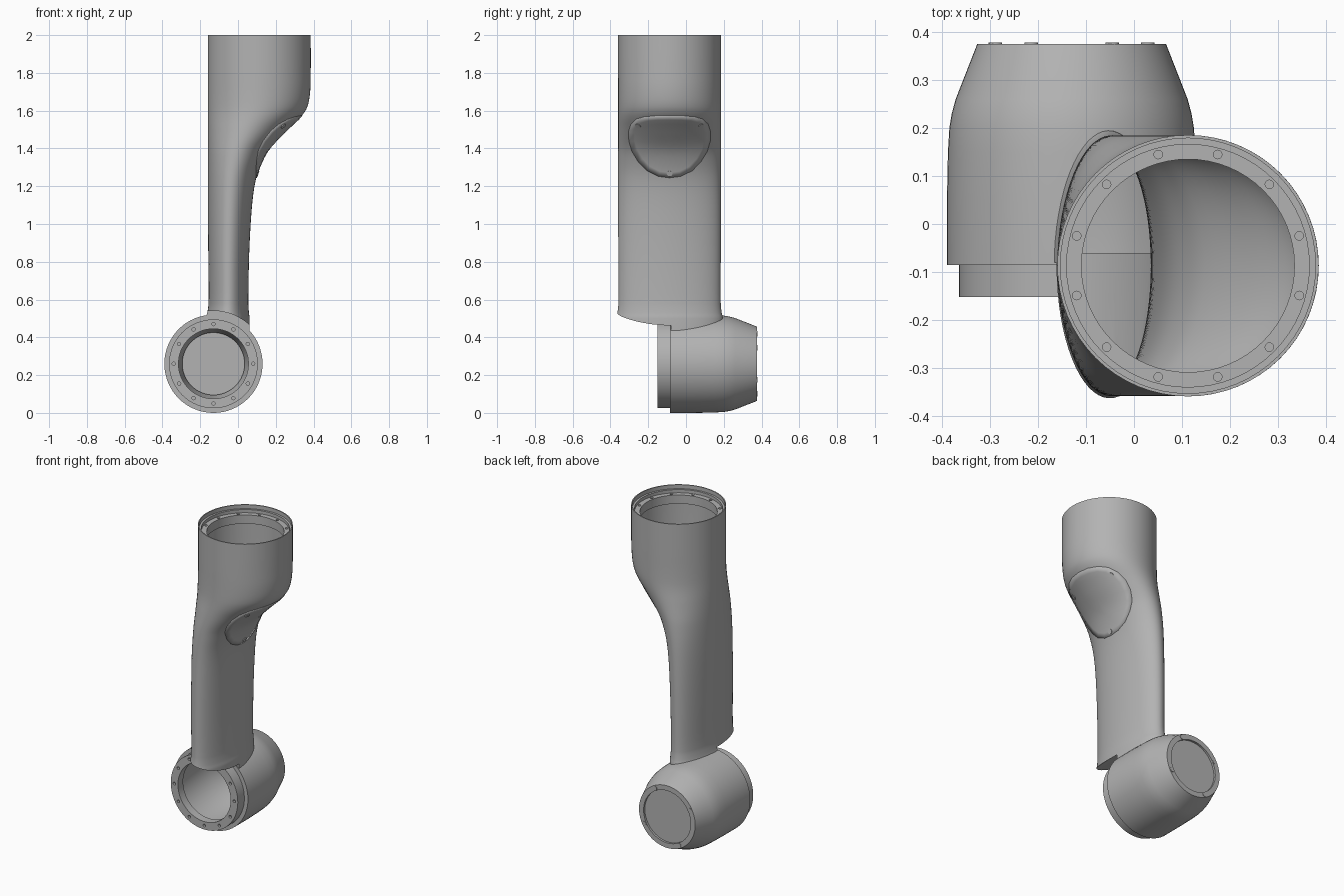
import bpy, bmesh, math
from mathutils import Vector, Matrix

old = bpy.data.objects.get("Cube")
if old:
    bpy.data.objects.remove(old, do_unlink=True)

grey = bpy.data.materials.new("cast_grey")
grey.use_nodes = True
grey.diffuse_color = (0.45, 0.45, 0.45, 1)
grey.node_tree.nodes["Principled BSDF"].inputs["Base Color"].default_value = grey.diffuse_color

SEG = 64
TUBE = Vector((0.1125, -0.087, 0))     # axis of the upper socket
HUB = Vector((-0.13, 0, 0.26))         # axis of the lower joint, along y
TAU = 2 * math.pi


def finish(bm, name):
    bmesh.ops.recalc_face_normals(bm, faces=bm.faces)
    mesh = bpy.data.meshes.new(name)
    bm.to_mesh(mesh)
    bm.free()
    mesh.materials.append(grey)
    obj = bpy.data.objects.new(name, mesh)
    bpy.context.scene.collection.objects.link(obj)
    return obj


def skin(name, rings):
    """Closed solid through a list of equal rings."""
    bm = bmesh.new()
    loops = [[bm.verts.new(p) for p in ring] for ring in rings]
    n = len(loops[0])
    for a, b in zip(loops, loops[1:]):
        for i in range(n):
            j = (i + 1) % n
            bm.faces.new((a[i], a[j], b[j], b[i]))
    bm.faces.new(loops[0])
    bm.faces.new(loops[-1])
    return finish(bm, name)


def lathe_y(name, profile):
    """Solid turned about the joint axis from (radius, y) points."""
    return skin(name, [[HUB + Vector((r * math.cos(TAU * i / SEG), y, r * math.sin(TAU * i / SEG)))
                        for i in range(SEG)] for r, y in profile])


def discs(name, spots, radius, depth, sides=16):
    """Short cylinders at (position, direction) spots, in one object."""
    bm = bmesh.new()
    for pos, axis in spots:
        turn = Vector(axis).to_track_quat('Z', 'Y').to_matrix().to_4x4()
        bmesh.ops.create_cone(bm, cap_ends=True, segments=sides, radius1=radius, radius2=radius,
                              depth=depth, matrix=Matrix.Translation(pos) @ turn)
    return finish(bm, name)


def boolean(target, tool, operation):
    mod = target.modifiers.new("cut", 'BOOLEAN')
    mod.operation = operation
    mod.solver = 'EXACT'
    mod.object = tool
    tool.hide_render = True
    bpy.ops.object.select_all(action='DESELECT')
    bpy.context.view_layer.objects.active = target
    target.select_set(True)
    bpy.ops.object.modifier_apply(modifier=mod.name)
    bpy.data.objects.remove(tool, do_unlink=True)


# Arm outline: height, left x, right x, half depth
ARM = [(0.3, -0.170, 0.062, 0.282), (0.5, -0.170, 0.062, 0.282), (0.53, -0.163, 0.058, 0.276),
       (0.58, -0.156, 0.055, 0.271), (0.8, -0.157, 0.058, 0.271), (1.0, -0.159, 0.067, 0.272),
       (1.15, -0.16, 0.08, 0.272), (1.25, -0.16, 0.098, 0.272), (1.33, -0.16, 0.127, 0.272),
       (1.4, -0.16, 0.167, 0.272), (1.5, -0.16, 0.262, 0.272), (1.57, -0.16, 0.335, 0.272),
       (1.62, -0.16, 0.367, 0.272), (1.7, -0.16, 0.382, 0.272), (1.8, -0.16, 0.385, 0.2725),
       (2.0, -0.16, 0.385, 0.2725)]


def section(z):
    """Smoothly interpolated left x, right x and half depth at a height."""
    k = max(i for i in range(len(ARM) - 1) if ARM[i][0] <= z or i == 0)
    a, b = ARM[k], ARM[k + 1]
    before, after = ARM[max(k - 1, 0)], ARM[min(k + 2, len(ARM) - 1)]
    h = b[0] - a[0]
    t = (z - a[0]) / h
    out = []
    for c in (1, 2, 3):
        m0 = (b[c] - before[c]) / (b[0] - before[0]) * h
        m1 = (after[c] - a[c]) / (after[0] - a[0]) * h
        out.append((2*t**3 - 3*t*t + 1) * a[c] + (t**3 - 2*t*t + t) * m0
                   + (3*t*t - 2*t**3) * b[c] + (t**3 - t*t) * m1)
    return out


def arm_loft(name, top, inset):
    heights = [ARM[0][0]]
    for a, b in zip(ARM, ARM[1:]):
        steps = 1 if a is ARM[0] else 4
        heights += [a[0] + (b[0] - a[0]) * s / steps for s in range(1, steps + 1)]
    heights = [z for z in heights if z < top - 0.001] + [top]
    rings = []
    for z in heights:
        left, right, depth = section(z)
        mid, half = (left + right) / 2, (right - left) / 2 - inset
        rings.append([Vector((mid + half * math.cos(TAU * i / SEG),
                              TUBE.y + (depth - inset) * math.sin(TAU * i / SEG), z))
                      for i in range(SEG)])
    return skin(name, rings)


# Outer casting: arm scooped above the collar, joined to the joint housing
link = arm_loft("arm_and_joint_housing", 2.0, 0)
boolean(link, lathe_y("scoop_cutter", [(0.28, -0.6), (0.28, -0.08)]), 'DIFFERENCE')
housing = lathe_y("housing", [(0.235, -0.152), (0.235, -0.086), (0.26, -0.086), (0.26, 0.05),
                              (0.258, 0.15), (0.255, 0.2), (0.25, 0.23), (0.242, 0.26),
                              (0.197, 0.375)])
boolean(link, housing, 'UNION')

# Hollow inside, with a floor left above the collar
cavity = arm_loft("arm_cavity", 1.9, 0.02)
boolean(cavity, lathe_y("floor", [(0.3, -0.6), (0.3, -0.06)]), 'DIFFERENCE')
boolean(link, cavity, 'DIFFERENCE')
boolean(link, lathe_y("joint_cavity", [(0.185, -0.3), (0.185, -0.1), (0.215, -0.1), (0.215, 0.2),
                                       (0.165, 0.32), (0.165, 0.5)]), 'DIFFERENCE')

# Stepped opening of the upper socket
for radius, low in ((0.222, 1.86), (0.253, 1.955), (0.266, 1.975)):
    middle = TUBE + Vector((0, 0, (low + 2.1) / 2))
    boolean(link, discs("socket_cutter", [(middle, (0, 0, 1))], radius, 2.1 - low, SEG), 'DIFFERENCE')


# Bolt holes in both flanges
def around_hub(r, y, degrees):
    return [(HUB + Vector((r * math.cos(math.radians(d)), y, r * math.sin(math.radians(d)))),
             (0, 1, 0)) for d in degrees]


front_holes = around_hub(0.21, -0.152, range(0, 360, 30))
top_holes = [(TUBE + Vector((0.24 * math.cos(math.radians(d)), 0.24 * math.sin(math.radians(d)), 1.955)),
              (0, 0, 1)) for d in range(15, 360, 30)]
boolean(link, discs("hole_cutter", front_holes + top_holes, 0.009, 0.03, 12), 'DIFFERENCE')

# Rear lid and its screws
back_lid = lathe_y("rear_lid", [(0.172, 0.345), (0.172, 0.362)])
back_screws = discs("rear_lid_screws", around_hub(0.18, 0.374, (62, 152, 242, 332)), 0.014, 0.008)


# Access cover wrapped on the sloping side of the arm
def on_arm(y, z, lift=0.0):
    left, right, depth = section(z)
    half = (right - left) / 2
    return Vector(((left + right) / 2 + half * math.sqrt(1 - (y / depth) ** 2) + lift, y + TUBE.y, z))


def normal_at(y, z, e=0.005):
    du = on_arm(y + e, z) - on_arm(y - e, z)
    dv = on_arm(y, z + e) - on_arm(y, z - e)
    return du.cross(dv).normalized()


half_outline = [(0, 1.575), (0.07, 1.574), (0.13, 1.569), (0.175, 1.556), (0.203, 1.53),
                (0.216, 1.49), (0.214, 1.44), (0.198, 1.385), (0.165, 1.33), (0.12, 1.283),
                (0.06, 1.253), (0, 1.245)]
outline = half_outline + [(-y, z) for y, z in half_outline[-2:0:-1]]
bm = bmesh.new()
rows = []
for s in (1, 0.85, 0.7, 0.55, 0.4, 0.25, 0.1):
    spots = [(y * s, 1.43 + (z - 1.43) * s) for y, z in outline]
    rows.append([bm.verts.new(on_arm(y, z) + 0.003 * normal_at(y, z)) for y, z in spots])
for a, b in zip(rows, rows[1:]):
    for i in range(len(a)):
        j = (i + 1) % len(a)
        bm.faces.new((a[i], a[j], b[j], b[i]))
bm.faces.new(rows[-1])
cover = finish(bm, "access_cover")
plate = cover.modifiers.new("thickness", 'SOLIDIFY')
plate.thickness = 0.008
plate.offset = -1 if sum(f.normal.x for f in cover.data.polygons) > 0 else 1

cover_screws = discs("access_cover_screws",
                     [(on_arm(y, z) + 0.003 * normal_at(y, z), normal_at(y, z))
                      for y, z in ((-0.165, 1.52), (0.165, 1.52), (0, 1.268))], 0.015, 0.006)

# Smooth shading with crisp edges
bpy.ops.object.select_all(action='DESELECT')
for obj in (link, back_lid, back_screws, cover, cover_screws):
    obj.select_set(True)
bpy.context.view_layer.objects.active = link
bpy.ops.object.shade_smooth_by_angle(angle=math.radians(35))
